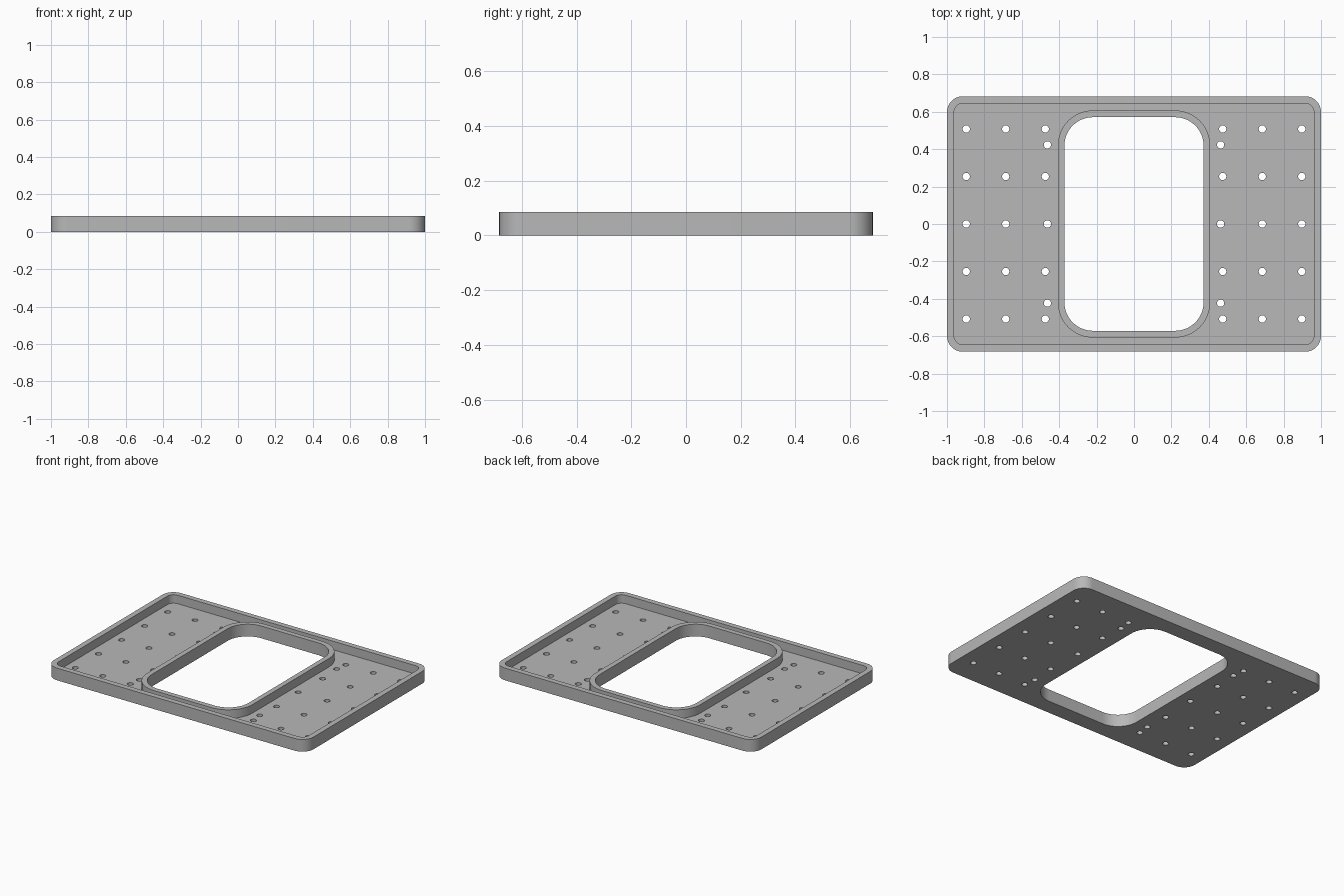
import bpy, bmesh, math

cube = bpy.data.objects.get("Cube")
if cube:
    bpy.data.objects.remove(cube, do_unlink=True)

HEIGHT, FLOOR = 0.085, 0.026
HOLE_R = 0.0195

grey = bpy.data.materials.new("plain grey")
grey.use_nodes = True
colour = (0.48, 0.48, 0.48, 1)
grey.diffuse_color = colour
grey.node_tree.nodes["Principled BSDF"].inputs["Base Color"].default_value = colour


def rounded_outline(hx, hy, r, steps=12):
    """Counter-clockwise rounded rectangle with half sizes hx, hy."""
    points = []
    for i, (sx, sy) in enumerate([(1, 1), (-1, 1), (-1, -1), (1, -1)]):
        for k in range(steps + 1):
            a = math.pi / 2 * (i + k / steps)
            points.append((sx * (hx - r) + r * math.cos(a),
                           sy * (hy - r) + r * math.sin(a)))
    return points


def circle_outline(cx, cy, r, sides=24):
    return [(cx + r * math.cos(math.tau * k / sides),
             cy + r * math.sin(math.tau * k / sides)) for k in range(sides)]


def prism(name, outlines, z0, z1):
    """Extrude one or more closed outlines between two heights."""
    bm = bmesh.new()
    for outline in outlines:
        low = [bm.verts.new((x, y, z0)) for x, y in outline]
        high = [bm.verts.new((x, y, z1)) for x, y in outline]
        bm.faces.new(low[::-1])
        bm.faces.new(high)
        n = len(outline)
        for i in range(n):
            j = (i + 1) % n
            bm.faces.new((low[i], low[j], high[j], high[i]))
    mesh = bpy.data.meshes.new(name)
    bm.to_mesh(mesh)
    bm.free()
    mesh.materials.append(grey)
    obj = bpy.data.objects.new(name, mesh)
    bpy.context.collection.objects.link(obj)
    return obj


def cut(target, cutter):
    """Subtract the cutter, bake the result and remove the cutter."""
    cutter.hide_render = True
    mod = target.modifiers.new("cut", 'BOOLEAN')
    mod.operation, mod.solver, mod.object = 'DIFFERENCE', 'EXACT', cutter
    bpy.context.view_layer.update()
    graph = bpy.context.evaluated_depsgraph_get()
    baked = bpy.data.meshes.new_from_object(target.evaluated_get(graph))
    target.modifiers.clear()
    target.data = baked
    bpy.data.objects.remove(cutter, do_unlink=True)


# Outer tray body
tray = prism("tray", [rounded_outline(1.0, 0.683, 0.085)], 0, HEIGHT)

# Recess between the rim and the raised collar
recess = prism("recess_cutter", [rounded_outline(0.962, 0.645, 0.047)], FLOOR, 0.2)
collar = prism("collar_keep", [rounded_outline(0.407, 0.607, 0.187)], -0.1, 0.3)
cut(recess, collar)
cut(tray, recess)

# Large central opening
cut(tray, prism("opening_cutter", [rounded_outline(0.372, 0.571, 0.152)], -0.1, 0.2))

# Mounting holes, mirrored to both sides
spots = [(x, y) for x in (0.897, 0.686, 0.474)
         for y in (-0.508, -0.254, 0, 0.254, 0.508) if (x, y) != (0.474, 0)]
spots += [(0.463, y) for y in (-0.423, 0, 0.423)]
holes = [circle_outline(side * x, y, HOLE_R) for side in (-1, 1) for x, y in spots]
cut(tray, prism("hole_cutter", holes, -0.1, 0.2))

# Smooth curved walls, crisp edges
bpy.ops.object.select_all(action='DESELECT')
tray.select_set(True)
bpy.context.view_layer.objects.active = tray
bpy.ops.object.shade_smooth_by_angle(angle=math.radians(30))
tray.data.name = "tray"
